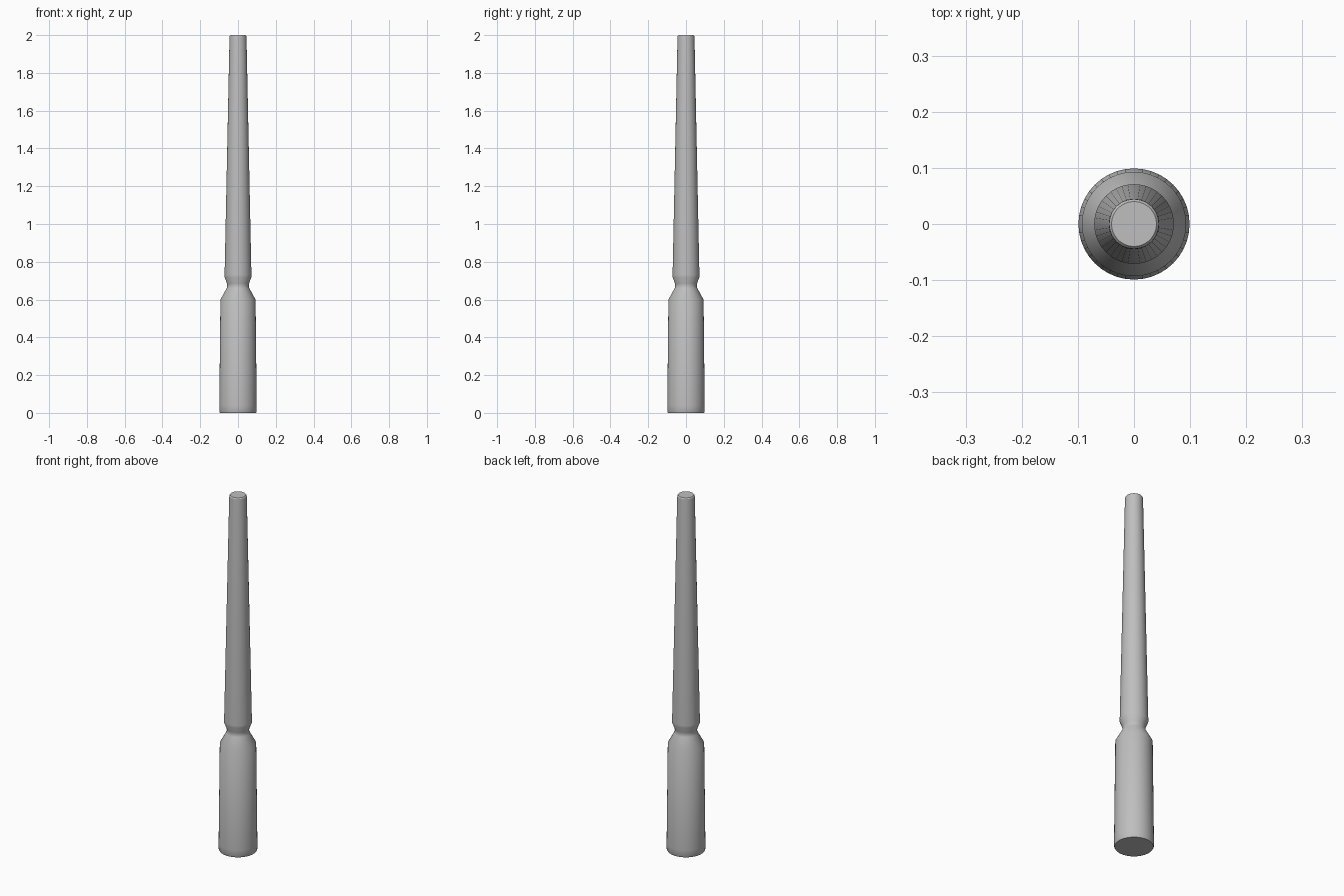
import bpy, bmesh, math
from mathutils import Vector

cube = bpy.data.objects.get("Cube")
if cube:
    bpy.data.objects.remove(cube, do_unlink=True)

SEGMENTS = 40

grey = bpy.data.materials.new("plain_grey")
grey.use_nodes = True
colour = (0.52, 0.52, 0.52, 1)
grey.diffuse_color = colour
grey.node_tree.nodes["Principled BSDF"].inputs["Base Color"].default_value = colour


def lathe(name, profile):
    """Spin a (radius, height) profile about z, closing it at both ends."""
    bm = bmesh.new()
    points = [bm.verts.new((r, 0, z)) for r, z in profile]
    edges = [bm.edges.new(pair) for pair in zip(points, points[1:])]
    bmesh.ops.spin(bm, geom=points + edges, cent=(0, 0, 0), axis=(0, 0, 1),
                   angle=math.tau, steps=SEGMENTS, use_duplicate=False)
    bmesh.ops.remove_doubles(bm, verts=bm.verts, dist=0.0002)
    bmesh.ops.holes_fill(bm, edges=[e for e in bm.edges if e.is_boundary], sides=0)
    bmesh.ops.recalc_face_normals(bm, faces=bm.faces)
    mesh = bpy.data.meshes.new(name)
    bm.to_mesh(mesh)
    bm.free()
    mesh.materials.append(grey)
    obj = bpy.data.objects.new(name, mesh)
    bpy.context.collection.objects.link(obj)
    bpy.ops.object.select_all(action="DESELECT")
    obj.select_set(True)
    bpy.context.view_layer.objects.active = obj
    bpy.ops.object.shade_smooth_by_angle(angle=math.radians(30))
    return obj


# Tapered handle, pinched neck and long slender shaft in one turned body
lathe("turned_shaft", [
    (0.096, 0), (0.099, 0.006), (0.099, 0.04),          # foot
    (0.093, 0.6),                                       # handle shoulder
    (0.060, 0.66), (0.057, 0.67), (0.058, 0.685),       # neck
    (0.071, 0.718), (0.071, 0.73),                      # collar
    (0.045, 1.985), (0.044, 1.995), (0.040, 2.0),       # rounded tip
])
